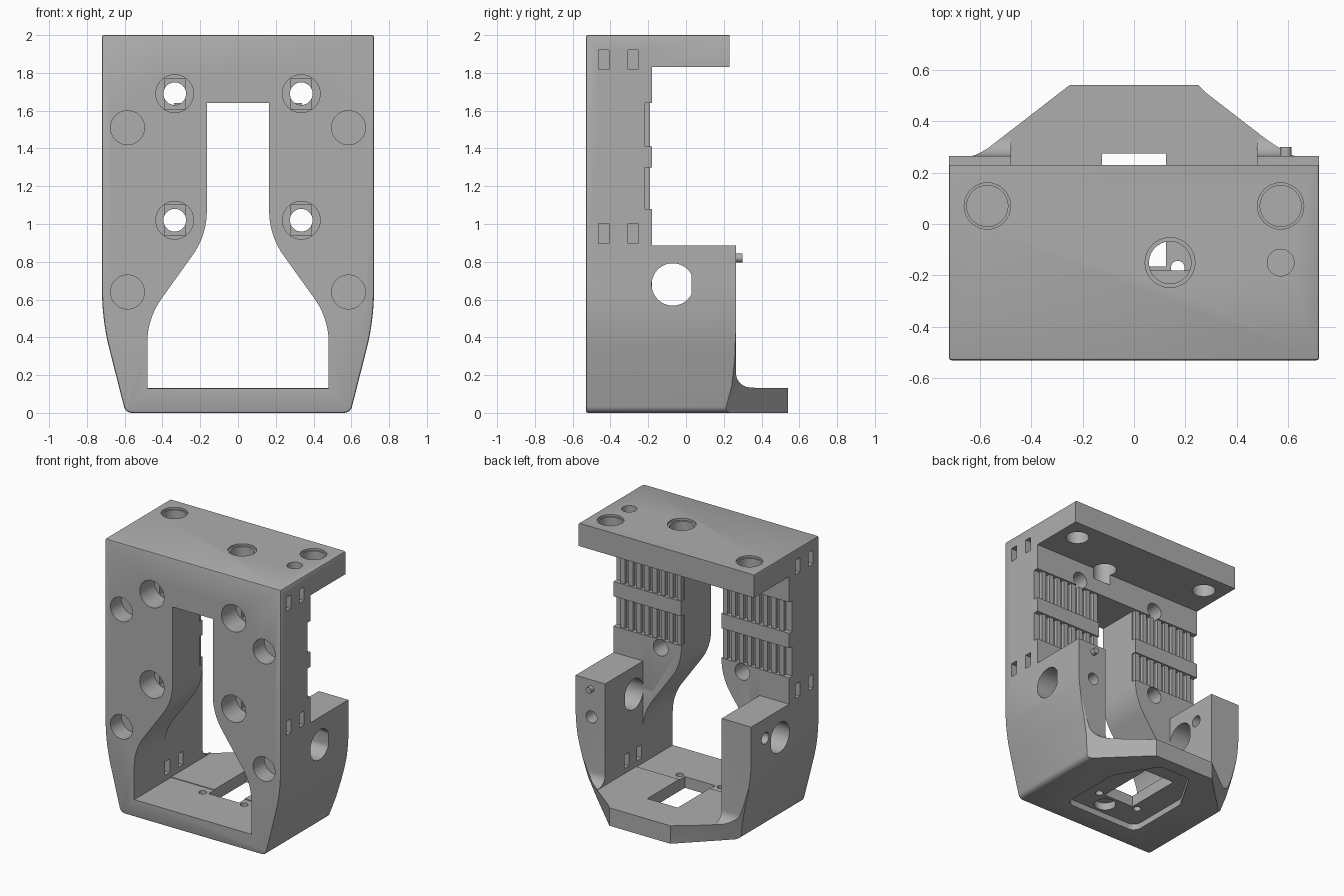
import bpy, bmesh
from math import cos, sin, pi, tan
from mathutils import Vector, Matrix

if "Cube" in bpy.data.objects:
    bpy.data.objects.remove(bpy.data.objects["Cube"], do_unlink=True)

grey = bpy.data.materials.new("Mid grey plastic")
grey.use_nodes = True
GREY = (0.42, 0.42, 0.42, 1)
grey.diffuse_color = GREY
grey.node_tree.nodes["Principled BSDF"].inputs["Base Color"].default_value = GREY


def make(name, bm):
    bmesh.ops.recalc_face_normals(bm, faces=bm.faces[:])
    mesh = bpy.data.meshes.new(name)
    bm.to_mesh(mesh)
    bm.free()
    mesh.materials.append(grey)
    ob = bpy.data.objects.new(name, mesh)
    bpy.context.collection.objects.link(ob)
    return ob


def rounded(corners, steps=10):
    """Corners are (u, v) or (u, v, radius); returns the filleted outline."""
    out = []
    for i, c in enumerate(corners):
        p = Vector(c[:2])
        if len(c) == 2:
            out.append(p)
            continue
        a = (Vector(corners[i - 1][:2]) - p).normalized()
        b = (Vector(corners[(i + 1) % len(corners)][:2]) - p).normalized()
        half = a.angle(b) / 2
        centre = p + (a + b).normalized() * c[2] / sin(half)
        start, end = p + a * c[2] / tan(half) - centre, p + b * c[2] / tan(half) - centre
        sweep = pi - 2 * half
        for k in range(steps + 1):
            t = k / steps
            out.append(centre + (start * sin((1 - t) * sweep) + end * sin(t * sweep)) / sin(sweep))
    return out


def loft(name, rings):
    bm = bmesh.new()
    loops = [[bm.verts.new(p) for p in ring] for ring in rings]
    n = len(loops[0])
    for a, b in zip(loops, loops[1:]):
        for i in range(n):
            j = (i + 1) % n
            bm.faces.new((a[i], a[j], b[j], b[i]))
    bm.faces.new(loops[0])
    bm.faces.new(loops[-1][::-1])
    return make(name, bm)


def prism(name, outline, axis, lo, hi):
    place = {"x": lambda p, d: (d, p[0], p[1]),
             "y": lambda p, d: (p[0], d, p[1]),
             "z": lambda p, d: (p[0], p[1], d)}[axis]
    return loft(name, [[place(p, d) for p in outline] for d in (lo, hi)])


def rod(name, u, v, r, axis, lo, hi, sides=32):
    ring = [(u + r * cos(2 * pi * k / sides), v + r * sin(2 * pi * k / sides)) for k in range(sides)]
    return prism(name, ring, axis, lo, hi)


def box(name, lo, hi):
    return prism(name, [(lo[0], lo[1]), (hi[0], lo[1]), (hi[0], hi[1]), (lo[0], hi[1])], "z", lo[2], hi[2])


def apply(ob, mod):
    bpy.context.view_layer.objects.active = ob
    bpy.ops.object.modifier_apply(modifier=mod.name)


def boolean(ob, tool, op="DIFFERENCE"):
    mod = ob.modifiers.new("cut", "BOOLEAN")
    mod.object, mod.operation, mod.solver = tool, op, "EXACT"
    apply(ob, mod)
    bpy.data.objects.remove(tool, do_unlink=True)


def mirrored(half):
    return half + [(-c[0],) + tuple(c[1:]) for c in reversed(half)]


# Main housing: front outline, softened edges, then trimmed by the side profile
frame = prism("bracket_body", rounded(mirrored([(0.595, 0, 0.045), (0.72, 0.49, 1.3), (0.72, 2)])),
              "y", -0.53, 0.7)
bevel = frame.modifiers.new("soft edge", "BEVEL")
bevel.width, bevel.segments, bevel.limit_method, bevel.angle_limit = 0.011, 2, "ANGLE", 0.8
apply(frame, bevel)
side = rounded([(-0.7, -0.1), (0.8, -0.1), (0.8, 0.135), (0.265, 0.135, 0.075), (0.265, 0.885),
                (-0.18, 0.885), (-0.18, 1.83), (0.23, 1.83), (0.23, 2.1), (-0.7, 2.1)])
boolean(frame, prism("side_trim", side, "x", -1, 1), "INTERSECT")

# Tapered rear of the base, blending up into the arms
levels = [(-0.05, 0.585, 0.195), (0, 0.6, 0.2), (0.15, 0.645, 0.235),
          (0.3, 0.685, 0.25), (0.45, 0.71, 0.262), (0.62, 0.725, 0.268), (2.2, 0.725, 0.268)]
rings = []
for z, x, y in levels:
    half = [(0.9, -0.7), (0.9, y - 0.08), (x, y), (0.25, 0.54)]
    rings.append([(u, v, z) for u, v in mirrored(half)])
boolean(frame, loft("rear_taper", rings), "INTERSECT")

# Keyhole front opening and the gap between the arms
opening = [(0.48, 0.128), (0.48, 0.5, 0.4), (0.165, 0.94, 0.4), (0.165, 1.64)]
boolean(frame, prism("front_opening", rounded(mirrored(opening)), "y", -0.7, -0.1))
boolean(frame, box("arm_gap", (-0.478, -0.181, 0.133), (0.478, 0.8, 1.2)))

# Recesses for the toothed belt clamps
for z0, z1 in ((1.08, 1.30), (1.41, 1.64)):
    boolean(frame, box("belt_recess", (-0.8, -0.216, z0), (0.8, -0.1, z1)))

for s in (-1, 1):
    # Front counterbored screws, nut seats and round pockets
    for z in (1.02, 1.69):
        x = s * 0.335
        boolean(frame, rod("counterbore", x, z, 0.1, "y", -0.6, -0.36))
        boolean(frame, box("nut_seat", (x - 0.055, -0.45, z - 0.08), (x + 0.055, -0.33, z + 0.08)))
        boolean(frame, rod("screw_hole", x, z, 0.06, "y", -0.6, 0))
    for z in (0.64, 1.51):
        boolean(frame, rod("front_pocket", s * 0.585, z, 0.09, "y", -0.6, -0.4))
    # Tie slots on the outer walls and low on the inner walls
    for z in (0.95, 1.87):
        for y in (-0.435, -0.28):
            boolean(frame, box("tie_slot", (s * 0.71 - 0.09, y - 0.027, z - 0.052),
                               (s * 0.71 + 0.09, y + 0.027, z + 0.052)))
    for y in (-0.14, 0.01):
        boolean(frame, box("inner_slot", (s * 0.48 - 0.05, y - 0.027, 0.17),
                           (s * 0.48 + 0.05, y + 0.027, 0.27)))
    # Round side port with a flat rear edge
    ring = [(min(-0.07 + 0.112 * cos(2 * pi * k / 48), 0.03), 0.68 + 0.112 * sin(2 * pi * k / 48))
            for k in range(48)]
    port = [p for k, p in enumerate(ring) if p[0] < 0.03 or ring[k - 1][0] < 0.03
            or ring[(k + 1) % 48][0] < 0.03]
    boolean(frame, prism("side_port", port, "x", s * 0.6 - 0.2, s * 0.6 + 0.2))
    # Top shelf rod holes and small base holes
    boolean(frame, rod("shelf_hole", s * 0.57, 0.07, 0.08, "z", 1.7, 2.1))
    boolean(frame, rod("shelf_hole_rim", s * 0.57, 0.07, 0.09, "z", 1.985, 2.1))
    boolean(frame, rod("base_hole", s * 0.17, -0.17, 0.027, "z", -0.1, 0.3, 20))

# Remaining shelf holes
boolean(frame, rod("centre_hole", 0.14, -0.15, 0.082, "z", 1.75, 2.1))
boolean(frame, rod("centre_hole_rim", 0.14, -0.15, 0.097, "z", 1.985, 2.1))
boolean(frame, rod("small_pocket", 0.57, -0.15, 0.052, "z", 1.93, 2.1))

# Small arm holes
boolean(frame, rod("rear_arm_hole", 0.59, 0.61, 0.045, "y", 0.1, 0.4, 24))
boolean(frame, rod("side_arm_hole", 0.1, 0.74, 0.042, "x", -0.9, -0.3, 24))

# Base window, underside recess and round pocket
boolean(frame, box("base_window", (-0.125, -0.165, -0.1), (0.125, 0.275, 0.3)))
recess = rounded(mirrored([(0.31, -0.36, 0.06), (0.31, 0.13, 0.1), (0.13, 0.44, 0.06)]), 6)
boolean(frame, prism("underside_recess", recess, "z", -0.1, 0.045))
boolean(frame, rod("underside_pocket", 0.04, -0.265, 0.075, "z", -0.1, 0.1))

# Belt teeth, mirrored on both sides of the opening
bm = bmesh.new()
for s in (-1, 1):
    for z0, z1 in ((1.08, 1.30), (1.41, 1.64)):
        for k in range(8):
            place = (Matrix.Translation((s * (0.19 + 0.066 * k), -0.207, (z0 + z1) / 2))
                     @ Matrix.Diagonal((0.035, 0.035, z1 - z0, 1)))
            bmesh.ops.create_cube(bm, size=1, matrix=place)
teeth = make("belt_teeth", bm)

# Locating nub on one arm
nub = rod("locating_nub", 0.59, 0.82, 0.023, "y", 0.25, 0.3, 20)

for ob in (frame, teeth, nub):
    bpy.ops.object.select_all(action="DESELECT")
    ob.select_set(True)
    bpy.context.view_layer.objects.active = ob
    bpy.ops.object.shade_smooth_by_angle(angle=0.5)
